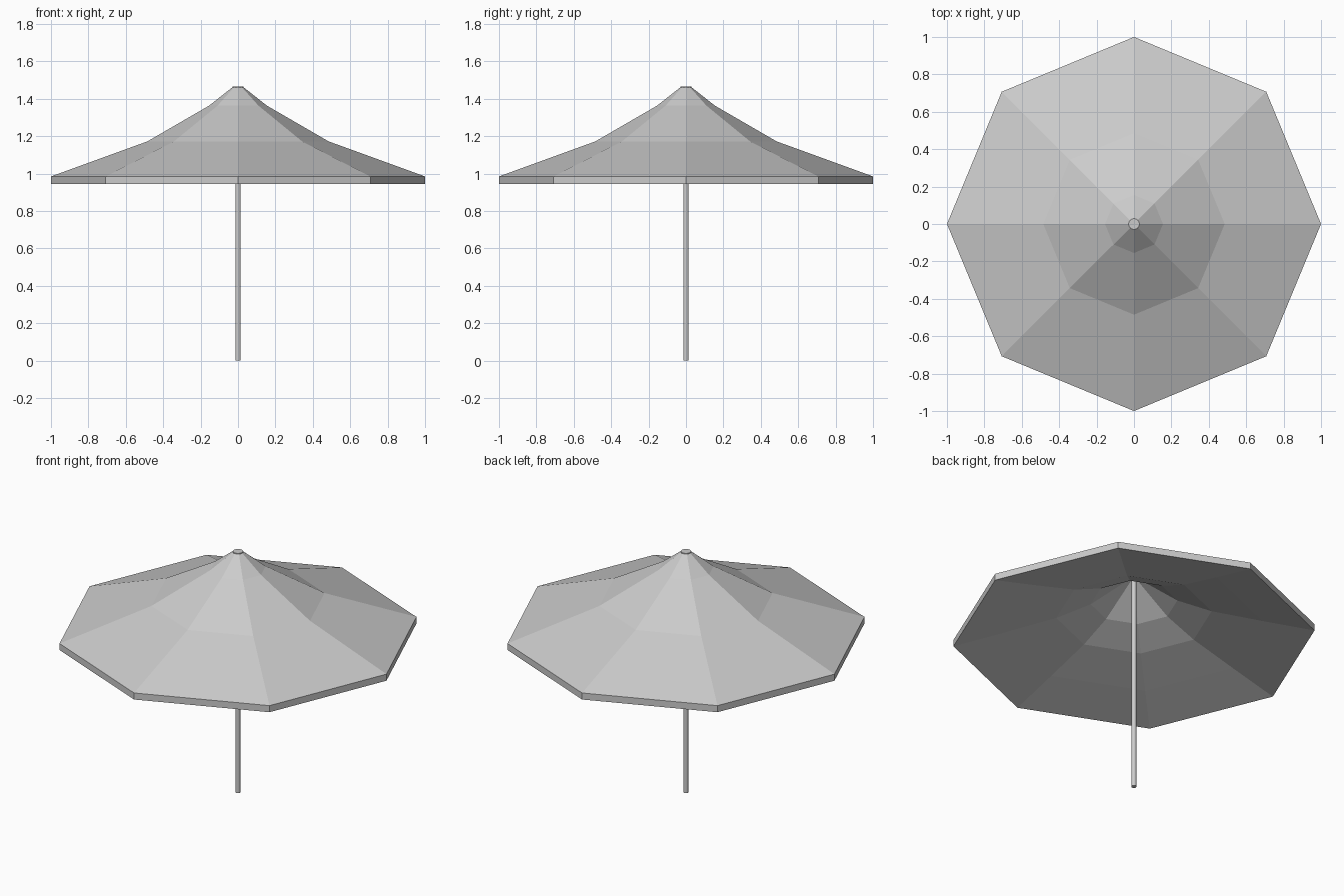
import bpy, bmesh
from math import cos, sin, pi

if "Cube" in bpy.data.objects:
    bpy.data.objects.remove(bpy.data.objects["Cube"])


def lathe(name, profile, sides, cap_start=False, cap_end=False):
    """Spin a (radius, z) profile around z with flat faces."""
    bm = bmesh.new()
    rings = [[bm.verts.new((r * cos(2 * pi * i / sides), r * sin(2 * pi * i / sides), z))
              for i in range(sides)] for r, z in profile]
    for a, b in zip(rings, rings[1:]):
        for i in range(sides):
            j = (i + 1) % sides
            bm.faces.new((a[i], a[j], b[j], b[i]))
    if cap_start:
        bm.faces.new(rings[0][::-1])
    if cap_end:
        bm.faces.new(rings[-1])
    mesh = bpy.data.meshes.new(name)
    bm.to_mesh(mesh)
    bm.free()
    obj = bpy.data.objects.new(name, mesh)
    bpy.context.collection.objects.link(obj)
    return obj


# Octagonal canopy: flatter lining, short rim, then the flared outer cover
lining = [(0.014, 1.33), (0.24, 1.174), (0.43, 1.096), (0.71, 1.02)]
rim = [(1.0, 0.945), (1.0, 0.985)]
cover = [(0.485, 1.172), (0.155, 1.363), (0.028, 1.463)]
lathe("canopy", lining + rim + cover, 8, cap_start=True, cap_end=True)

# Small round cap on the peak
lathe("top_cap", [(0.029, 1.45), (0.029, 1.466)], 16, cap_start=True, cap_end=True)

# Central pole
lathe("pole", [(0.0145, 0.0), (0.0145, 1.34)], 12, cap_start=True, cap_end=True)
